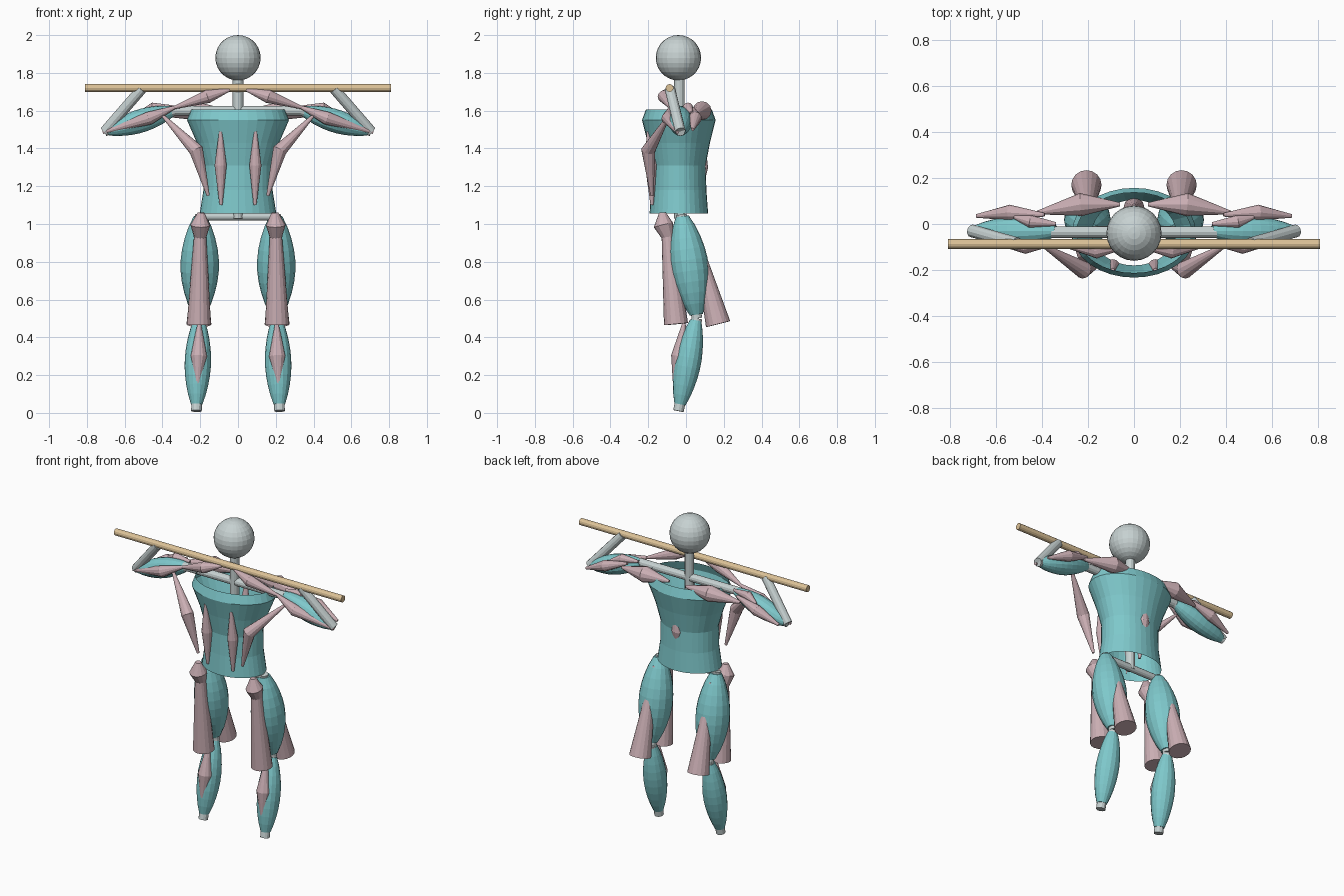
import bpy, bmesh, math
from mathutils import Vector

if "Cube" in bpy.data.objects:
    bpy.data.objects.remove(bpy.data.objects["Cube"])


def colour(name, rgb):
    m = bpy.data.materials.new(name)
    m.diffuse_color = (*rgb, 1)
    m.use_nodes = True
    m.node_tree.nodes["Principled BSDF"].inputs["Base Color"].default_value = m.diffuse_color
    return m


TEAL = colour("teal", (0.21, 0.58, 0.60))
PINK = colour("dusty_pink", (0.60, 0.43, 0.46))
GREY = colour("pale_grey", (0.57, 0.64, 0.64))
TAN = colour("wood_tan", (0.72, 0.54, 0.31))


def finish(bm, name, mat):
    bmesh.ops.recalc_face_normals(bm, faces=bm.faces)
    me = bpy.data.meshes.new(name)
    bm.to_mesh(me)
    bm.free()
    me.materials.append(mat)
    ob = bpy.data.objects.new(name, me)
    bpy.context.collection.objects.link(ob)
    return ob


def loft(bm, rings, capped=True):
    """Skin a list of equal-length vertex rings."""
    n = len(rings[0])
    for a, b in zip(rings, rings[1:]):
        for i in range(n):
            j = (i + 1) % n
            bm.faces.new((a[i], a[j], b[j], b[i]))
    if capped:
        bm.faces.new(rings[0])
        bm.faces.new(rings[-1])


def tube(name, mat, pts, radii, sides=12):
    """Round limb through points, with one radius at each point."""
    pts = [Vector(p) for p in pts]
    bm = bmesh.new()
    rings = []
    for k, (p, r) in enumerate(zip(pts, radii)):
        d = (pts[min(k + 1, len(pts) - 1)] - pts[max(k - 1, 0)]).normalized()
        ref = Vector((0, 1, 0)) if abs(d.y) < 0.8 else Vector((1, 0, 0))
        u = d.cross(ref).normalized()
        v = d.cross(u)
        rings.append([bm.verts.new(p + r * (math.cos(a) * u + math.sin(a) * v))
                      for a in (2 * math.pi * i / sides for i in range(sides))])
    loft(bm, rings)
    return finish(bm, name, mat)


def spindle(name, a, mid, b, r):
    return tube(name, PINK, [a, mid, b], [0.008, r, 0.008])


def barrel(name, a, b, r, end, steps=9):
    """Bulging muscle with blunt ends."""
    a, b = Vector(a), Vector(b)
    ts = [i / steps for i in range(steps + 1)]
    return tube(name, TEAL, [a.lerp(b, t) for t in ts],
                [end + (r - end) * math.sin(math.pi * t) ** 0.85 if 0 < t < 1 else end
                 for t in ts], 16)


# Head, spine and cross bones
bm = bmesh.new()
bmesh.ops.create_uvsphere(bm, u_segments=24, v_segments=14, radius=0.12)
bmesh.ops.translate(bm, verts=bm.verts, vec=(0, -0.04, 1.88))
finish(bm, "head", GREY)
tube("spine", GREY, [(0, -0.035, 1.03), (0, -0.035, 1.8)], [0.028] * 2)
tube("shoulder_bone", GREY, [(-0.36, -0.035, 1.6), (0.36, -0.035, 1.6)], [0.025] * 2)
tube("hip_bone", GREY, [(-0.2, -0.03, 1.04), (0.2, -0.03, 1.04)], [0.022] * 2)

# Carried pole
tube("pole", TAN, [(-0.81, -0.087, 1.72), (0.81, -0.087, 1.72)], [0.021] * 2)

# Open torso shell: height, half width, half depth
bm = bmesh.new()
profile = [(1.055, 0.203, 0.155), (1.18, 0.183, 0.146), (1.31, 0.182, 0.142),
           (1.43, 0.218, 0.165), (1.55, 0.27, 0.195), (1.605, 0.25, 0.175)]
rings = []
for z, rx, ry in profile:
    rings.append([bm.verts.new((rx * math.cos(a), -0.038 + ry * math.sin(a), z))
                  for a in (2 * math.pi * i / 32 for i in range(32))])
loft(bm, rings, capped=False)
finish(bm, "torso", TEAL)

# Muscle along the spine, just breaking through the back
spindle("spine_muscle", (0, 0.08, 1.55), (0, 0.072, 1.3), (0, 0.05, 1.07), 0.045)

for s, side in ((-1, "left"), (1, "right")):
    def p(x, y, z):
        return (s * x, y, z)

    # Leg bones and main leg muscles
    hip, knee, ankle = p(0.2, -0.025, 1.05), p(0.205, 0.058, 0.5), p(0.22, -0.04, 0.01)
    tube(side + "_thigh_bone", GREY, [hip, knee], [0.028] * 2)
    tube(side + "_shin_bone", GREY, [knee, ankle], [0.028] * 2)
    barrel(side + "_thigh", p(0.2, -0.02, 1.04), p(0.205, 0.055, 0.52), 0.102, 0.035)
    barrel(side + "_calf", p(0.206, 0.052, 0.49), p(0.219, -0.032, 0.045), 0.07, 0.03)

    # Leg surface muscles
    tube(side + "_hip_flexor", PINK, [p(0.195, -0.125, 1.06), p(0.2, -0.12, 0.995), p(0.2, -0.09, 0.92)],
         [0.018, 0.052, 0.03])
    tube(side + "_front_thigh_muscle", PINK, [p(0.2, -0.1, 0.97), p(0.207, -0.053, 0.47)], [0.03, 0.064], 16)
    tube(side + "_rear_thigh_muscle", PINK, [p(0.2, 0.035, 1.0), p(0.207, 0.17, 0.47)], [0.01, 0.066], 16)
    spindle(side + "_shin_muscle", p(0.205, -0.01, 0.48), p(0.208, -0.035, 0.3), p(0.215, -0.06, 0.13), 0.044)

    # Belly and flank muscles
    spindle(side + "_belly_muscle", p(0.092, -0.2, 1.49), p(0.092, -0.185, 1.31), p(0.09, -0.18, 1.1), 0.032)
    spindle(side + "_flank_muscle", p(0.4, -0.09, 1.575), p(0.22, -0.2, 1.39), p(0.158, -0.18, 1.15), 0.038)

    # Chest and upper back muscles
    spindle(side + "_chest_muscle", p(0.34, -0.08, 1.615), p(0.16, -0.115, 1.675), p(0.045, -0.1, 1.71), 0.035)
    spindle(side + "_back_muscle", p(0.42, 0.05, 1.58), p(0.23, 0.085, 1.6), p(0.06, 0.085, 1.6), 0.05)

    # Arm bones and main arm muscle
    elbow = p(0.705, -0.03, 1.49)
    tube(side + "_upper_arm_bone", GREY, [p(0.33, -0.035, 1.6), elbow], [0.025] * 2)
    tube(side + "_forearm", GREY, [elbow, p(0.51, -0.085, 1.715)], [0.028] * 2)
    barrel(side + "_upper_arm", p(0.34, -0.03, 1.6), p(0.69, -0.03, 1.492), 0.062, 0.025)

    # Arm surface muscles
    spindle(side + "_front_arm_muscle", p(0.715, -0.045, 1.485), p(0.47, -0.095, 1.56), p(0.33, -0.08, 1.62), 0.035)
    spindle(side + "_rear_arm_muscle", p(0.685, 0.035, 1.5), p(0.54, 0.05, 1.56), p(0.39, 0.04, 1.61), 0.034)
    spindle(side + "_shoulder_muscle", p(0.52, 0.03, 1.59), p(0.45, 0.01, 1.615), p(0.34, 0, 1.62), 0.028)
